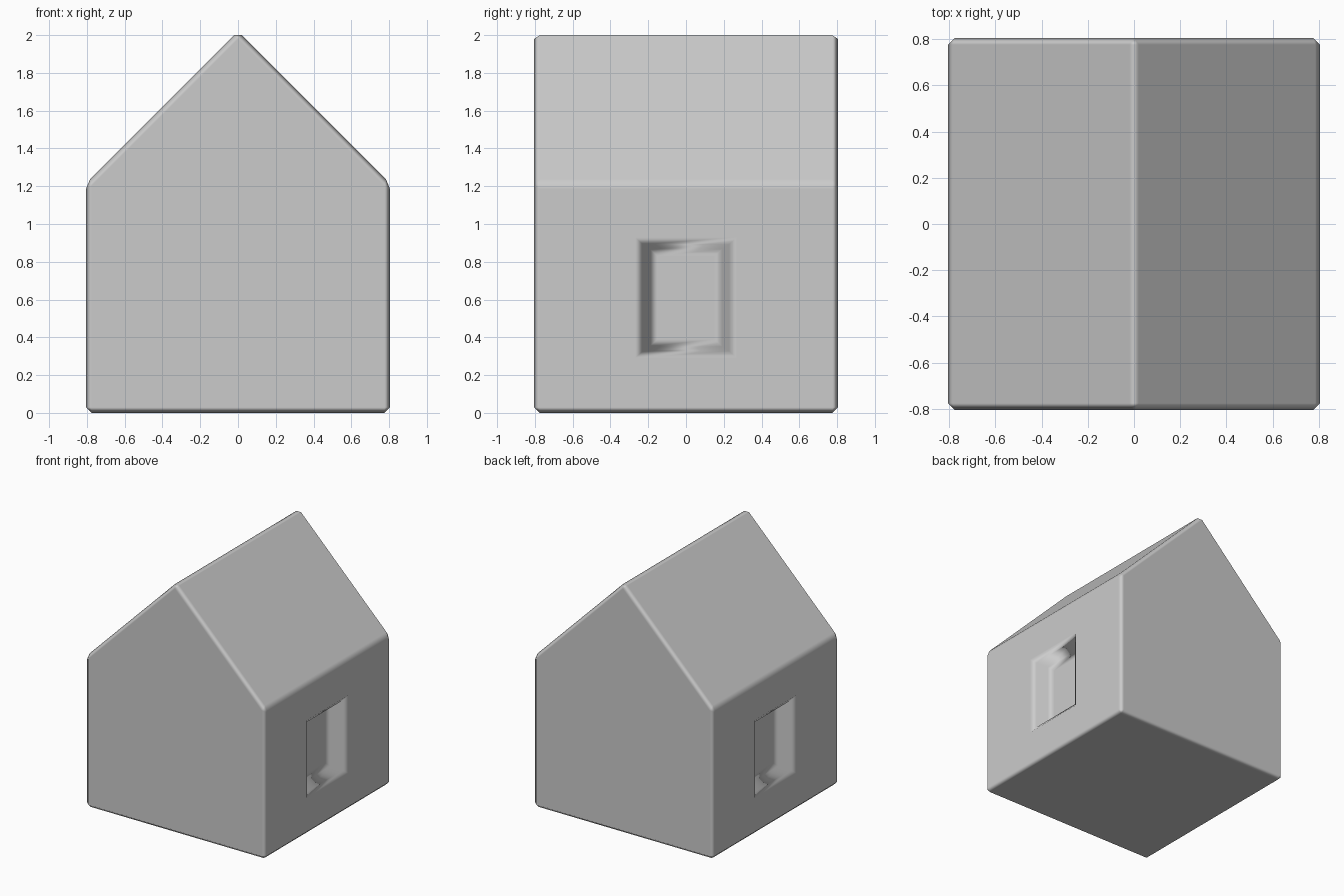
import bpy, bmesh

if "Cube" in bpy.data.objects:
    bpy.data.objects.remove(bpy.data.objects["Cube"])

HALF, EAVE, RIDGE, BEVEL = 0.805, 1.215, 2.021, 0.03

# Gabled body: profile extruded front to back
bm = bmesh.new()
profile = [(-HALF, 0), (HALF, 0), (HALF, EAVE), (0, RIDGE), (-HALF, EAVE)]
front = bm.faces.new([bm.verts.new((x, -HALF, z)) for x, z in profile])
ext = bmesh.ops.extrude_face_region(bm, geom=[front], use_keep_orig=True)
back = [v for v in ext["geom"] if isinstance(v, bmesh.types.BMVert)]
bmesh.ops.translate(bm, verts=back, vec=(0, 2 * HALF, 0))
bmesh.ops.recalc_face_normals(bm, faces=bm.faces[:])

# Chamfer every outer edge
bmesh.ops.bevel(bm, geom=bm.edges[:], offset=BEVEL, offset_type='OFFSET',
                segments=1, profile=0.5, affect='EDGES')
bmesh.ops.recalc_face_normals(bm, faces=bm.faces[:])

# Window recess rings: depth, half width, half height
RINGS = [(0, 0.27, 0.32), (0.028, 0.228, 0.282),
         (0.112, 0.192, 0.258), (0.14, 0.15, 0.22)]
WINDOW_Z = 0.61


def cut_window(wall):
    """Replace a wall quad by a stepped, tapered recess."""
    side = 1 if wall.normal.x > 0 else -1
    ring = list(wall.verts)
    mid_z = wall.calc_center_median().z
    signs = [(1 if v.co.y > 0 else -1, 1 if v.co.z > mid_z else -1) for v in ring]
    bm.faces.remove(wall)
    for depth, hy, hz in RINGS:
        new = [bm.verts.new((side * (HALF - depth), sy * hy, WINDOW_Z + sz * hz))
               for sy, sz in signs]
        for i in range(4):
            j = (i + 1) % 4
            bm.faces.new((ring[i], ring[j], new[j], new[i]))
        ring = new
    bm.faces.new(ring)


# Windows in both side walls
for wall in [f for f in bm.faces if abs(f.normal.x) > 0.99]:
    cut_window(wall)

mesh = bpy.data.meshes.new("house")
bm.normal_update()
for f in bm.faces:
    f.smooth = True
bm.to_mesh(mesh)
bm.free()
house = bpy.data.objects.new("house", mesh)
bpy.context.collection.objects.link(house)

# Soft chamfers with flat main faces
weighted = house.modifiers.new("soft_edges", 'WEIGHTED_NORMAL')
weighted.weight = 100
